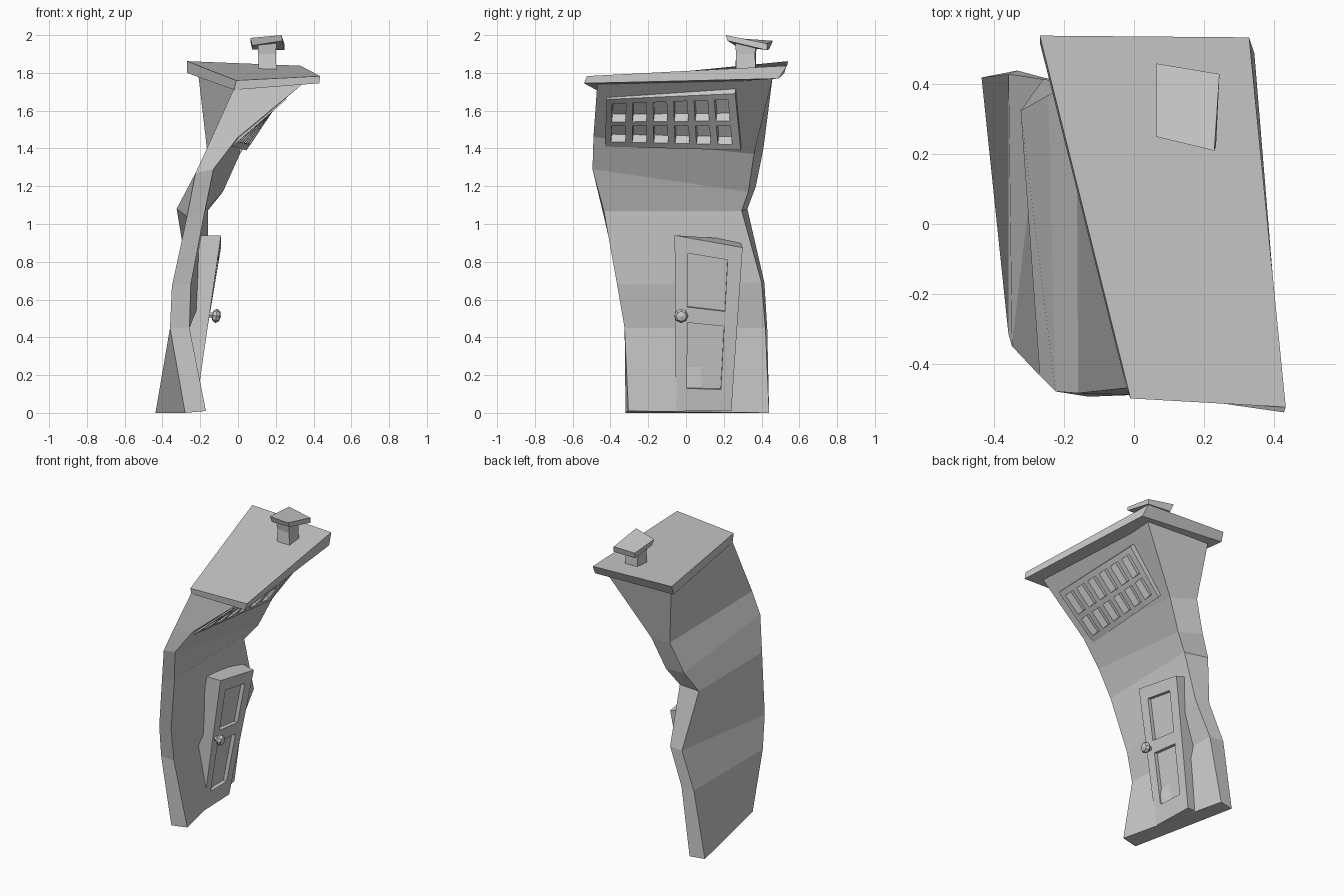
import bpy, bmesh, math
from mathutils import Vector as V, Matrix

if "Cube" in bpy.data.objects:
    bpy.data.objects.remove(bpy.data.objects["Cube"])


def finish(name, bm):
    bmesh.ops.recalc_face_normals(bm, faces=bm.faces)
    me = bpy.data.meshes.new(name)
    bm.to_mesh(me)
    bm.free()
    ob = bpy.data.objects.new(name, me)
    bpy.context.collection.objects.link(ob)
    return ob


def loft(name, rings):
    """Skin a stack of four-corner rings and cap both ends."""
    bm = bmesh.new()
    vs = [[bm.verts.new(p) for p in r] for r in rings]
    for a, b in zip(vs, vs[1:]):
        for i in range(4):
            j = (i + 1) % 4
            bm.faces.new((a[i], a[j], b[j], b[i]))
    bm.faces.new(vs[0])
    bm.faces.new(vs[-1])
    return finish(name, bm)


def panelled(name, front, back, us, vs, depth):
    """Crooked slab; every second cell of its front grid is sunk in.
    Corners run bottom-left, bottom-right, top-right, top-left."""
    f = [V(p) for p in front]
    n = (f[1] - f[0]).cross(f[3] - f[0]).normalized()
    bm = bmesh.new()
    grid = [[bm.verts.new(f[0].lerp(f[1], u).lerp(f[3].lerp(f[2], u), v))
             for u in us] for v in vs]
    holes = []
    for r in range(len(vs) - 1):
        for c in range(len(us) - 1):
            q = bm.faces.new((grid[r][c], grid[r][c + 1],
                              grid[r + 1][c + 1], grid[r + 1][c]))
            if r % 2 and c % 2:
                holes.append(q)
    b = [bm.verts.new(p) for p in back]
    col0 = [row[0] for row in grid]
    col1 = [row[-1] for row in grid]
    bm.faces.new(grid[0] + [b[1], b[0]])
    bm.faces.new(col1 + [b[2], b[1]])
    bm.faces.new(grid[-1][::-1] + [b[3], b[2]])
    bm.faces.new(col0[::-1] + [b[0], b[3]])
    bm.faces.new(b)
    for q in bmesh.ops.extrude_discrete_faces(bm, faces=holes)["faces"]:
        bmesh.ops.translate(bm, verts=q.verts, vec=-n * depth)
    return finish(name, bm)


# Crooked wall: rings of front-left, front-right, back-right, back-left
wall = loft("wall", [
    [(-.28, -.32, 0), (-.17, -.305, .01), (-.335, .44, 0), (-.437, .42, 0)],
    [(-.36, -.315, .45), (-.257, -.325, .45), (-.26, .42, .45), (-.36, .43, .45)],
    [(-.35, -.35, .67), (-.25, -.365, .68), (-.16, .40, .69), (-.26, .415, .69)],
    [(-.27, -.435, 1.04), (-.175, -.435, 1.07), (-.16, .295, 1.07), (-.325, .325, 1.08)],
    [(-.225, -.48, 1.27), (-.13, -.495, 1.29), (-.08, .33, 1.17), (-.245, .37, 1.2)],
    [(-.16, -.485, 1.41), (0, -.49, 1.46), (.01, .36, 1.37), (-.165, .41, 1.4)],
    [(-.02, -.47, 1.72), (.34, -.47, 1.74), (.28, .46, 1.78), (-.21, .46, 1.79)],
])

# Tilted roof slab
loft("roof", [
    [(-.02, -.475, 1.71), (.43, -.54, 1.745), (.345, .49, 1.77), (-.27, .52, 1.80)],
    [(-.01, -.5, 1.76), (.435, -.525, 1.783), (.33, .535, 1.838), (-.27, .54, 1.862)],
])

# Chimney stem and cap
loft("chimney", [
    [(.11, .26, 1.79), (.205, .265, 1.79), (.205, .37, 1.79), (.11, .37, 1.79)],
    [(.105, .275, 1.90), (.20, .265, 1.90), (.20, .365, 1.90), (.105, .37, 1.90)],
    [(.105, .26, 1.96), (.205, .26, 1.965), (.205, .37, 1.94), (.105, .375, 1.945)],
])
loft("chimney_cap", [
    [(.075, .26, 1.945), (.235, .22, 1.97), (.245, .43, 1.92), (.075, .44, 1.925)],
    [(.065, .25, 1.985), (.23, .21, 2.0), (.245, .43, 1.955), (.065, .46, 1.97)],
])

# Door with two sunk panels
panelled("door",
         [(-.225, -.055, .01), (-.235, .24, .01), (-.09, .30, .875), (-.09, -.06, .94)],
         [(-.29, -.055, .01), (-.32, .24, .01), (-.23, .28, .918), (-.22, -.06, .94)],
         (0, .2, .79, 1), (0, .13, .51, .6, .91, 1), .025)

# Barred window, six by two panes
win = [(-.03, -.43, 1.41), (.045, .29, 1.39), (.247, .26, 1.69), (.256, -.42, 1.66)]
inward = V((-.77, 0, .64)).normalized()
inward = -((V(win[1]) - V(win[0])).cross(V(win[3]) - V(win[0]))).normalized()
us = [0] + [.045 + k * .158 + s for k in range(6) for s in (0, .105)] + [1]
panelled("window", win, [V(p) + inward * .075 for p in win],
         us, (0, .1, .43, .52, .9, 1), .055)

# Opening in the wall behind the window
mid = sum((V(p) for p in win), V()) / 4
rim = [V(p).lerp(mid, .03) for p in win]
cutter = loft("window_cutter", [[p - inward * .05 for p in rim],
                                [p + inward * .07 for p in rim]])
cutter.hide_render = True
cutter.hide_viewport = True
cut = wall.modifiers.new("opening", 'BOOLEAN')
cut.object = cutter
cut.operation = 'DIFFERENCE'
cut.solver = 'EXACT'

# Door knob: stem and faceted ball
bm = bmesh.new()
turn = Matrix.Translation((-.125, -.025, .515)) @ Matrix.Rotation(math.radians(98), 4, 'Y')
bmesh.ops.create_cone(bm, cap_ends=True, segments=6, radius1=.018, radius2=.014,
                      depth=.07, matrix=turn @ Matrix.Translation((0, 0, -.02)))
bmesh.ops.create_uvsphere(bm, u_segments=8, v_segments=4, radius=.038,
                          matrix=turn @ Matrix.Translation((0, 0, .01))
                          @ Matrix.Diagonal((1, 1, .65, 1)))
finish("door_knob", bm)
